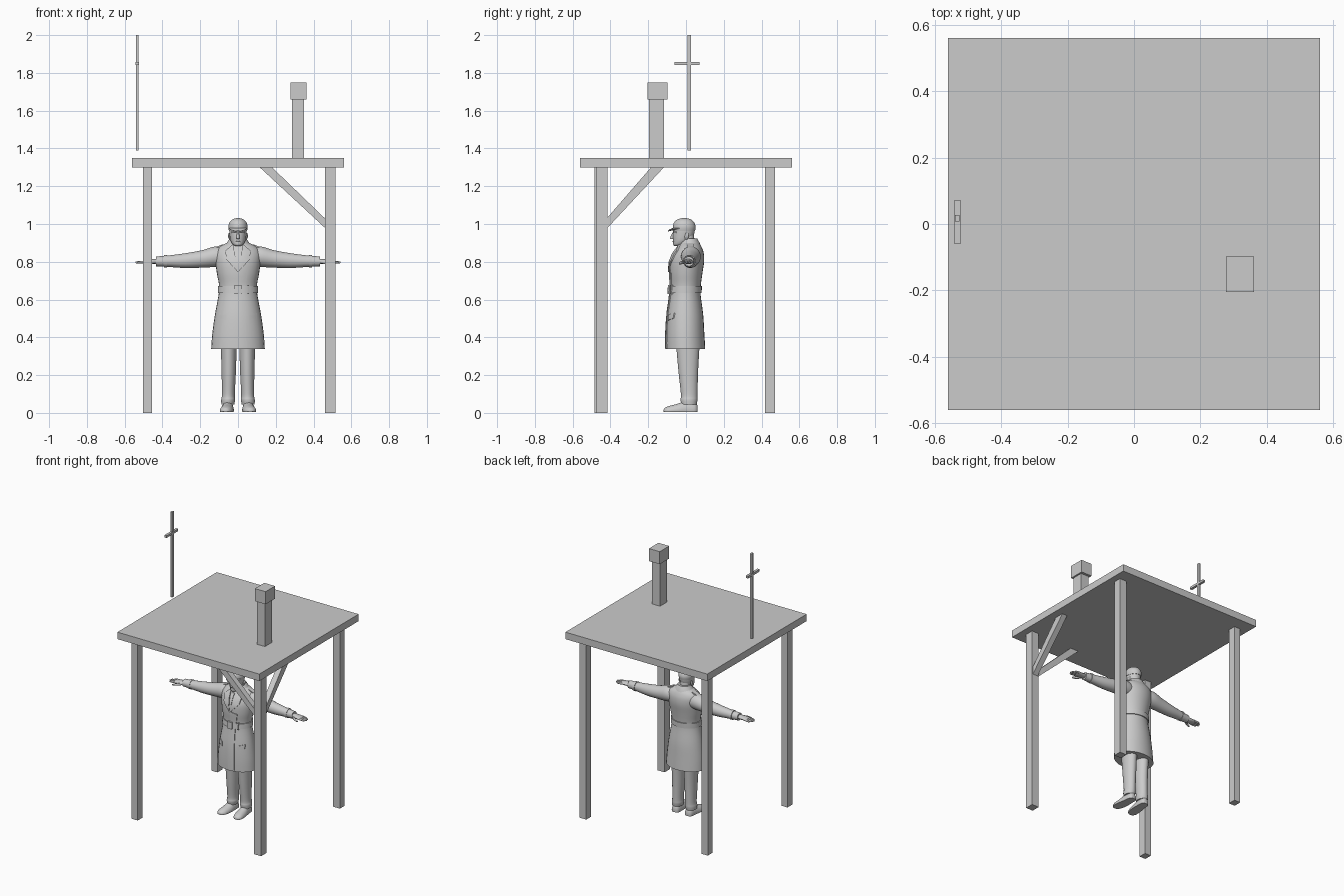
import bpy, bmesh, math
from mathutils import Vector, Matrix

cube = bpy.data.objects.get("Cube")
if cube:
    bpy.data.objects.remove(cube, do_unlink=True)

GREY = (0.6, 0.6, 0.6, 1)
mat = bpy.data.materials.new("plain grey")
mat.use_nodes = True
mat.diffuse_color = GREY
mat.node_tree.nodes["Principled BSDF"].inputs["Base Color"].default_value = GREY


def finish(name, bm, smooth=False):
    bmesh.ops.recalc_face_normals(bm, faces=bm.faces)
    mesh = bpy.data.meshes.new(name)
    bm.to_mesh(mesh)
    bm.free()
    mesh.materials.append(mat)
    obj = bpy.data.objects.new(name, mesh)
    bpy.context.scene.collection.objects.link(obj)
    if smooth:
        bpy.ops.object.select_all(action='DESELECT')
        obj.select_set(True)
        bpy.context.view_layer.objects.active = obj
        bpy.ops.object.shade_smooth_by_angle(angle=math.radians(42))
    return obj


def box(name, x, y, z, tilt=0):
    """Box from its extents, optionally tilted about y."""
    bm = bmesh.new()
    bmesh.ops.create_cube(bm, size=1)
    size = [r[1] - r[0] for r in (x, y, z)]
    mid = Vector([(r[0] + r[1]) / 2 for r in (x, y, z)])
    bmesh.ops.transform(bm, verts=bm.verts, matrix=Matrix.Translation(mid)
                        @ Matrix.Rotation(tilt, 4, 'Y') @ Matrix.Diagonal((*size, 1)))
    return finish(name, bm)


def prism(name, points, axis, lo, hi):
    """Profile in the two other axes, extruded along one axis."""
    bm = bmesh.new()
    ends = []
    for d in (lo, hi):
        ends.append([bm.verts.new((d, a, z) if axis == 0 else (a, d, z)) for a, z in points])
        bm.faces.new(ends[-1])
    n = len(points)
    for i in range(n):
        j = (i + 1) % n
        bm.faces.new((ends[0][i], ends[0][j], ends[1][j], ends[1][i]))
    return finish(name, bm)


def spline(rings, steps):
    out = []
    for i in range(len(rings) - 1):
        quad = [rings[max(i - 1, 0)], rings[i], rings[i + 1], rings[min(i + 2, len(rings) - 1)]]
        for s in range(steps):
            t = s / steps
            out.append([b + t * (c - a) / 2 + t * t * (2 * a - 5 * b + 4 * c - d) / 2
                        + t ** 3 * (3 * b - a - 3 * c + d) / 2 for a, b, c, d in zip(*quad)])
    return out + [rings[-1]]


def loft(name, axis, rings, side=1, sides=28, steps=4, floor=0.0):
    """Oval rings (position, centre a, centre b, radius a, radius b) along an axis."""
    bm = bmesh.new()
    a, b = [i for i in range(3) if i != axis]
    loops = []
    for p, ca, cb, ra, rb in spline(rings, steps):
        loop = []
        for k in range(sides):
            t = math.tau * k / sides
            co = Vector((0, 0, 0))
            co[axis], co[a], co[b] = p, ca + ra * math.cos(t), cb + rb * math.sin(t)
            co.x *= side
            co.z = max(co.z, floor)
            loop.append(bm.verts.new(co))
        loops.append(loop)
    for l, m in zip(loops, loops[1:]):
        for k in range(sides):
            j = (k + 1) % sides
            bm.faces.new((l[k], l[j], m[j], m[k]))
    bm.faces.new(loops[0])
    bm.faces.new(loops[-1])
    return finish(name, bm, True)


# Shelter: roof slab, four posts, two corner braces
box("roof", (-.562, .562), (-.562, .562), (1.3, 1.35))
box("front_right_post", (-.503, -.455), (-.485, -.43), (0, 1.3))
box("front_left_post", (.46, .515), (-.475, -.415), (0, 1.3))
box("back_right_post", (-.503, -.455), (.417, .472), (0, 1.3))
box("back_left_post", (.46, .515), (.417, .472), (0, 1.3))
prism("front_brace", [(.46, .98), (.46, 1.03), (.18, 1.3), (.115, 1.3)], 1, -.465, -.425)
prism("side_brace", [(-.415, .98), (-.415, 1.035), (-.185, 1.3), (-.117, 1.3)], 0, .468, .508)

# Chimney and floating mast on the roof
box("chimney_stack", (.287, .35), (-.195, -.116), (1.35, 1.66))
box("chimney_cap", (.277, .362), (-.205, -.098), (1.66, 1.75))
box("mast", (-.54, -.526), (.007, .027), (1.39, 2))
box("mast_crossbar", (-.542, -.524), (-.06, .072), (1.842, 1.858))

# Long coat
coat = [(.338, 0, -.003, .142, .105), (.42, 0, -.005, .136, .102), (.52, 0, -.005, .122, .096),
        (.63, 0, -.004, .102, .081), (.68, 0, -.002, .101, .081), (.74, 0, 0, .112, .087),
        (.8, 0, .006, .12, .09), (.845, 0, .014, .12, .08), (.875, 0, .02, .104, .064),
        (.895, 0, .02, .07, .052), (.905, 0, .02, .045, .045)]
loft("coat", 2, coat)


def coat_front(x, z):
    for lo, hi in zip(coat, coat[1:]):
        if z <= hi[0]:
            break
    t = (z - lo[0]) / (hi[0] - lo[0])
    yc, rx, ry = [lo[i] + t * (hi[i] - lo[i]) for i in (2, 3, 4)]
    return yc - ry * math.sqrt(max(.05, 1 - (x / rx) ** 2))


def coat_plate(name, corners, lift=.005, side=1):
    """Four-cornered plate laid over the front of the coat."""
    bm = bmesh.new()
    p = [Vector(c) for c in corners]
    n = 6
    grid = []
    for i in range(n + 1):
        row = [p[0].lerp(p[1], j / n).lerp(p[3].lerp(p[2], j / n), i / n) for j in range(n + 1)]
        grid.append([bm.verts.new((q.x * side, coat_front(q.x, q.y) - lift, q.y)) for q in row])
    for r, s in zip(grid, grid[1:]):
        for j in range(n):
            bm.faces.new((r[j], r[j + 1], s[j + 1], s[j]))
    geo = bmesh.ops.extrude_face_region(bm, geom=bm.faces[:])["geom"]
    bmesh.ops.translate(bm, vec=(0, lift + .003, 0),
                        verts=[v for v in geo if isinstance(v, bmesh.types.BMVert)])
    return finish(name, bm, True)


# Coat trimmings
loft("belt", 2, [(.636, 0, -.004, .107, .087), (.672, 0, -.002, .106, .086)], steps=1)
loft("collar", 2, [(.876, 0, .022, .078, .06), (.9, 0, .02, .06, .052), (.922, 0, .02, .044, .04)])
coat_plate("buckle", [(-.018, .63), (.018, .63), (.018, .678), (-.018, .678)], .013)
coat_plate("belt_loop", [(.05, .63), (.058, .63), (.058, .678), (.05, .678)], .011)
coat_plate("front_flap", [(0, .342), (.045, .342), (.035, .64), (0, .64)], .004)
coat_plate("chest_flap", [(0, .67), (.04, .67), (.05, .74), (0, .75)], .004)
coat_plate("tie", [(-.006, .75), (.006, .75), (.009, .87), (-.009, .87)], .006)

# Head, cap and face
loft("neck", 2, [(.87, 0, .015, .036, .036), (.94, 0, .008, .034, .034)])
loft("head", 2, [(.884, 0, -.046, .014, .016), (.892, 0, -.034, .028, .034),
                 (.912, 0, -.022, .039, .046), (.94, 0, -.014, .044, .055),
                 (.975, 0, -.01, .046, .056), (1, 0, -.008, .04, .048)])
loft("cap", 2, [(.962, 0, -.01, .048, .058), (.985, 0, -.009, .051, .06),
                (1.008, 0, -.01, .045, .053), (1.024, 0, -.01, .03, .036),
                (1.032, 0, -.01, .006, .008)])
loft("cap_brim", 1, [(-.096, 0, .962, .012, .003), (-.085, 0, .968, .034, .005),
                     (-.06, 0, .975, .045, .006), (-.03, 0, .978, .046, .006)])
loft("nose", 2, [(.92, 0, -.07, .009, .008), (.927, 0, -.072, .009, .012),
                 (.955, 0, -.064, .005, .008)], sides=12)
loft("mouth", 0, [(-.014, -.062, .907, .003, .002), (0, -.066, .907, .005, .004),
                  (.014, -.062, .907, .003, .002)], sides=10)

# Parts in mirrored pairs
for side, label in ((1, "left"), (-1, "right")):
    coat_plate(label + "_lapel", [(.026, .893), (.068, .858), (.06, .81), (0, .745)], .009, side)
    coat_plate(label + "_pocket_flap", [(.06, .49), (.1, .5), (.1, .53), (.06, .52)], .005, side)
    box(label + "_shoulder_strap", sorted((side * .075, side * .13)), (.008, .042),
        (.874, .884), side * .35)
    loft(label + "_ear", 2, [(.918, .044, .002, .003, .006), (.935, .047, .004, .006, .011),
                             (.952, .047, .005, .003, .006)], side, 12)
    loft(label + "_brow", 0, [(.008, -.066, .957, .004, .003), (.02, -.062, .959, .005, .004),
                              (.034, -.05, .956, .004, .003)], side, 10)
    loft(label + "_sleeve", 0, [(.06, .026, .825, .045, .045), (.12, .026, .827, .052, .054),
                                (.19, .025, .815, .045, .046), (.28, .022, .806, .038, .039),
                                (.37, .018, .803, .03, .03), (.435, .015, .802, .026, .026)], side)
    loft(label + "_cuff_strap", 0, [(.375, .018, .803, .033, .033),
                                    (.392, .018, .803, .032, .032)], side, steps=1)
    # Hand with fingers and thumb
    loft(label + "_hand", 0, [(.425, .013, .802, .018, .014), (.455, .011, .801, .026, .013),
                              (.49, .01, .8, .028, .01), (.5, .01, .8, .024, .006)], side, 16)
    for i, length in enumerate((.533, .543, .54, .526)):
        y = -.011 + i * .0145
        loft(f"{label}_finger_{i + 1}", 0, [(.485, y, .8, .007, .007), (length - .01, y, .797, .006, .006),
                                            (length, y, .796, .003, .003)], side, 10)
    loft(label + "_thumb", 0, [(.44, -.006, .799, .008, .008), (.465, -.024, .795, .008, .008),
                               (.49, -.032, .791, .006, .006), (.498, -.033, .79, .002, .002)], side, 10)
    # Trouser leg and shoe
    loft(label + "_trouser_leg", 2, [(.045, .054, .016, .034, .041), (.07, .052, .016, .037, .045),
                                     (.1, .051, .017, .034, .044), (.22, .049, .012, .038, .052),
                                     (.36, .049, .01, .042, .062)], side)
    loft(label + "_shoe", 1, [(.06, .052, .012, .016, .03), (.045, .052, .012, .028, .046),
                              (0, .054, .012, .032, .05), (-.045, .058, .01, .036, .038),
                              (-.09, .063, .01, .033, .026), (-.112, .065, .01, .02, .016),
                              (-.118, .065, .01, .008, .008)], side, 20, floor=.006)
